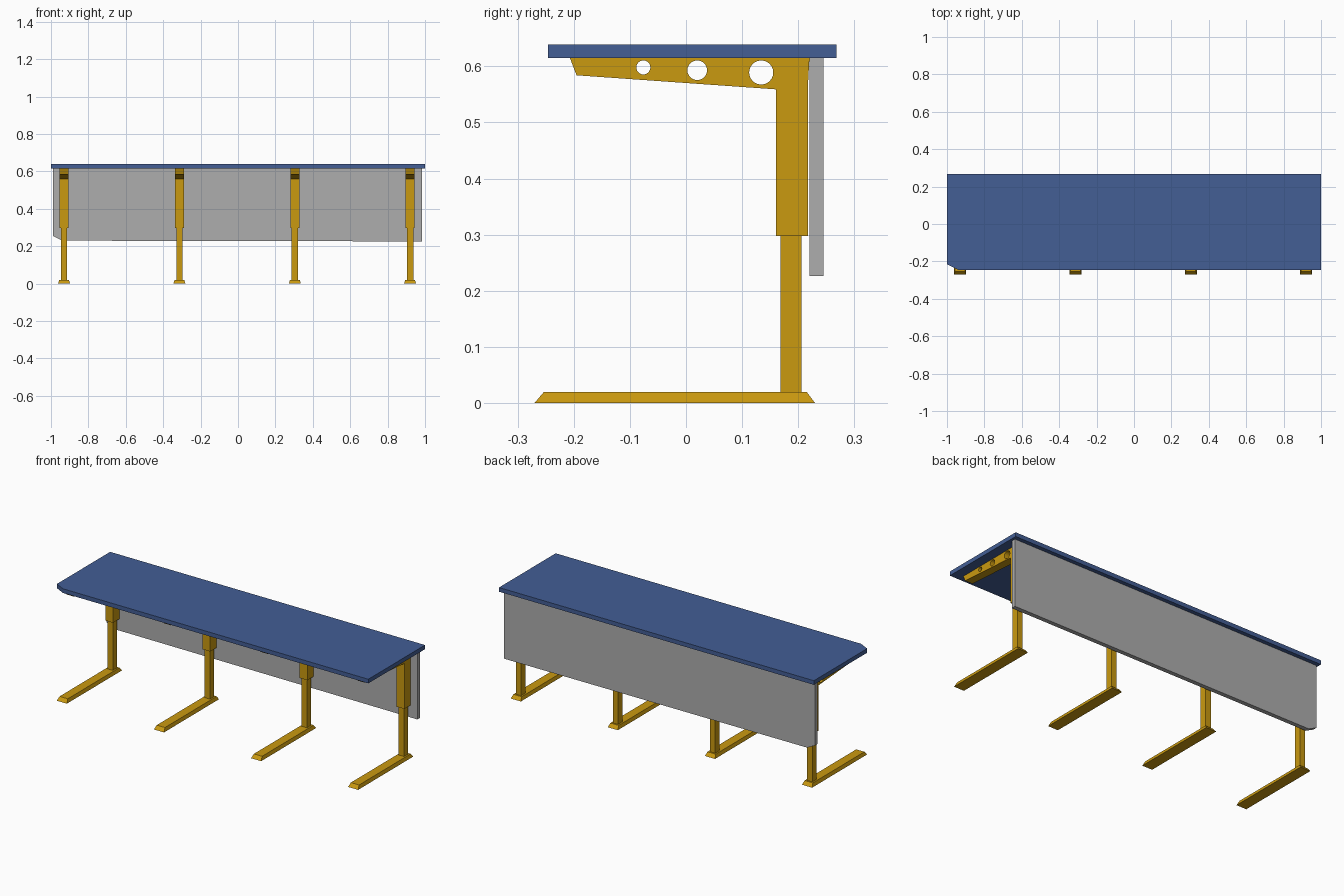
import bpy, bmesh
from mathutils import Matrix

if "Cube" in bpy.data.objects:
    bpy.data.objects.remove(bpy.data.objects["Cube"])


def material(name, rgb):
    m = bpy.data.materials.new(name)
    m.diffuse_color = (*rgb, 1)
    m.use_nodes = True
    m.node_tree.nodes["Principled BSDF"].inputs["Base Color"].default_value = m.diffuse_color
    return m


BLUE = material("blue laminate", (0.056, 0.112, 0.30))
GOLD = material("golden metal", (0.59, 0.32, 0.005))
GREY = material("light grey panel", (0.42, 0.42, 0.42))


def add(name, mesh, mat, loc=(0, 0, 0)):
    mesh.materials.clear()
    mesh.materials.append(mat)
    ob = bpy.data.objects.new(name, mesh)
    ob.location = loc
    bpy.context.collection.objects.link(ob)
    return ob


def loft(lower, upper):
    """Closed solid between two matching polygons."""
    bm = bmesh.new()
    a = [bm.verts.new(p) for p in lower]
    b = [bm.verts.new(p) for p in upper]
    n = len(a)
    bm.faces.new(a[::-1])
    bm.faces.new(b)
    for i in range(n):
        bm.faces.new((a[i], a[(i + 1) % n], b[(i + 1) % n], b[i]))
    bmesh.ops.recalc_face_normals(bm, faces=bm.faces)
    me = bpy.data.meshes.new("solid")
    bm.to_mesh(me)
    bm.free()
    return me


def rect(hw, y0, y1, z):
    return [(-hw, y0, z), (hw, y0, z), (hw, y1, z), (-hw, y1, z)]


def side_profile(outline, holes, half_width):
    """Y-Z outline with round holes, extruded along x."""
    cu = bpy.data.curves.new("profile", 'CURVE')
    cu.dimensions = '2D'
    cu.fill_mode = 'BOTH'
    cu.extrude = half_width
    circles = []
    for y, z, r in holes:
        ring = bmesh.new()
        bmesh.ops.create_circle(ring, segments=24, radius=r)
        circles.append([(y + v.co.x, z + v.co.y) for v in ring.verts])
        ring.free()
    for pts in [outline] + circles:
        s = cu.splines.new('POLY')
        s.points.add(len(pts) - 1)
        for p, q in zip(s.points, pts):
            p.co = (q[0], q[1], 0, 1)
        s.use_cyclic_u = True
    tmp = bpy.data.objects.new("profile_helper", cu)
    bpy.context.collection.objects.link(tmp)
    dg = bpy.context.evaluated_depsgraph_get()
    me = bpy.data.meshes.new_from_object(tmp.evaluated_get(dg))
    bpy.data.objects.remove(tmp)
    # local x -> y, y -> z, z -> x
    me.transform(Matrix(((0, 0, 1, 0), (1, 0, 0, 0), (0, 1, 0, 0), (0, 0, 0, 1))))
    bm = bmesh.new()
    bm.from_mesh(me)
    bmesh.ops.remove_doubles(bm, verts=bm.verts, dist=1e-5)
    bmesh.ops.recalc_face_normals(bm, faces=bm.faces)
    for f in bm.faces:
        f.smooth = False
    bm.to_mesh(me)
    bm.free()
    return me


# Table top with one clipped front corner
top = [(-1, 0.268), (-1, -0.215), (-0.94, -0.245), (1, -0.246), (1, 0.268)]
add("table_top", loft([(x, y, 0.615) for x, y in top],
                      [(x, y, 0.639) for x, y in top]), BLUE)

# Modesty panel with one clipped bottom corner
panel = [(-0.99, 0.615), (-0.99, 0.255), (-0.94, 0.23), (0.985, 0.226), (0.985, 0.615)]
add("modesty_panel", loft([(x, 0.22, z) for x, z in panel],
                          [(x, 0.245, z) for x, z in panel]), GREY)

# Leg parts, shared by four legs
foot = loft(rect(0.032, -0.27, 0.23, 0), rect(0.026, -0.253, 0.215, 0.02))
post = loft(rect(0.017, 0.168, 0.206, 0.018), rect(0.017, 0.168, 0.206, 0.31))
arm = side_profile(
    [(-0.207, 0.615), (-0.195, 0.584), (0.16, 0.559), (0.16, 0.298),
     (0.217, 0.298), (0.217, 0.56), (0.22, 0.615)],
    [(-0.076, 0.598, 0.0125), (0.02, 0.593, 0.0175), (0.134, 0.589, 0.0215)], 0.024)

for i, x in enumerate((-0.93, -0.313, 0.304, 0.92), 1):
    add(f"foot_{i}", foot, GOLD, (x, 0, 0))
    add(f"lower_post_{i}", post, GOLD, (x, 0, 0))
    add(f"upper_post_and_arm_{i}", arm, GOLD, (x, 0, 0))
